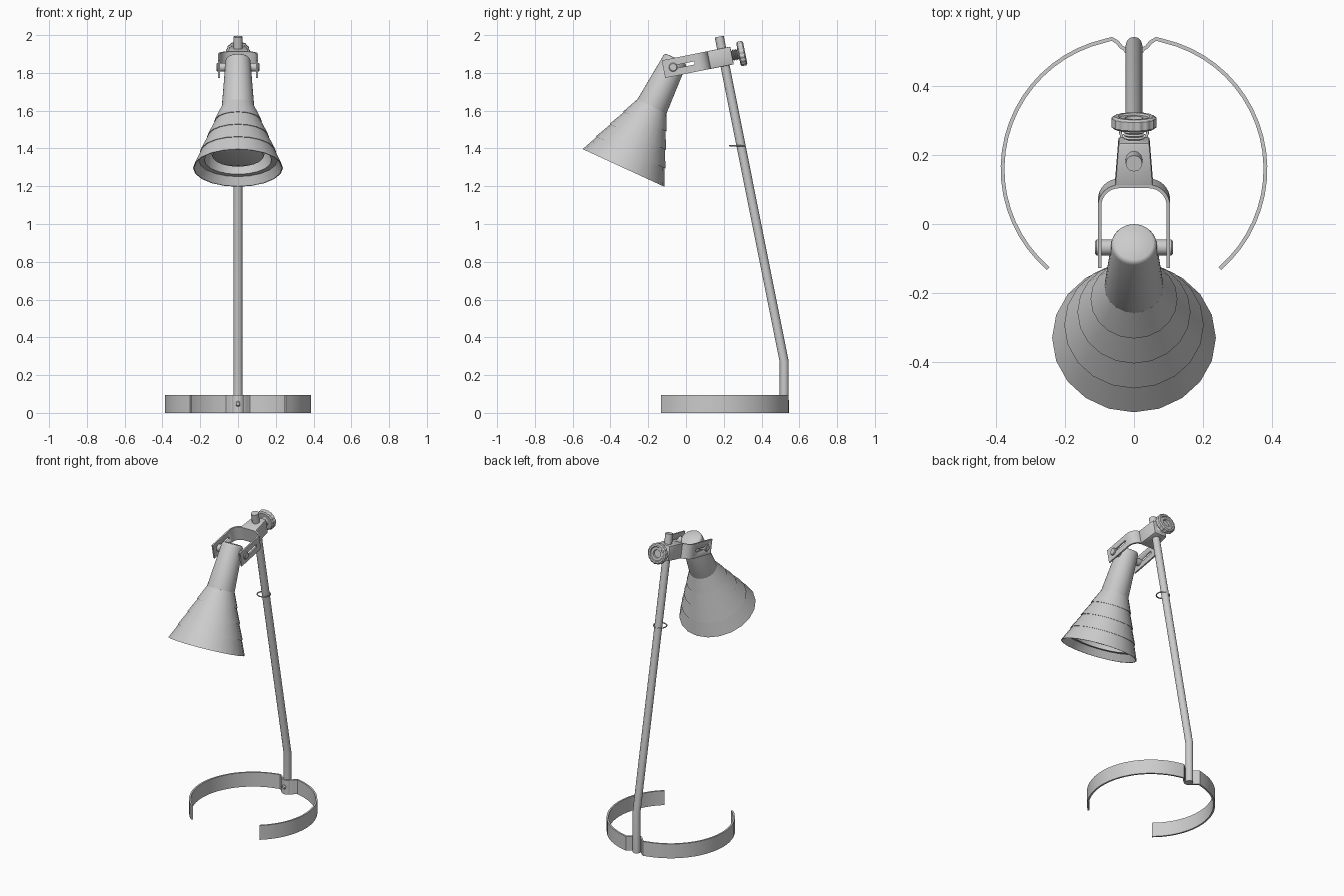
import bpy, bmesh, math
from mathutils import Vector, Matrix

if "Cube" in bpy.data.objects:
    bpy.data.objects.remove(bpy.data.objects["Cube"])


def add(name, bm, mat=Matrix(), angle=30):
    bmesh.ops.recalc_face_normals(bm, faces=bm.faces)
    me = bpy.data.meshes.new(name)
    bm.to_mesh(me)
    bm.free()
    ob = bpy.data.objects.new(name, me)
    bpy.context.collection.objects.link(ob)
    ob.matrix_world = mat
    bpy.ops.object.select_all(action='DESELECT')
    ob.select_set(True)
    bpy.context.view_layer.objects.active = ob
    bpy.ops.object.shade_smooth_by_angle(angle=math.radians(angle))
    return ob


def along(origin, axis):
    q = Vector(axis).to_track_quat('Z', 'Y')
    return Matrix.Translation(origin) @ q.to_matrix().to_4x4()


def revolve(name, profile, mat, n=24, knurl=0.0, angle=30):
    """Lathe (radius, height) pairs about local z; knurl notches every other side."""
    bm = bmesh.new()
    rings = []
    for r, h in profile:
        if r == 0:
            rings.append([bm.verts.new((0, 0, h))] * n)
            continue
        ring = []
        for i in range(n):
            a = 2 * math.pi * i / n
            rr = r - (knurl if i % 4 < 2 and r > 0.055 else 0)
            ring.append(bm.verts.new((rr * math.cos(a), rr * math.sin(a), h)))
        rings.append(ring)
    for a, b in zip(rings, rings[1:]):
        for i in range(n):
            j = (i + 1) % n
            bm.faces.new(list(dict.fromkeys((a[i], a[j], b[j], b[i]))))
    return add(name, bm, mat, angle)


def strip(name, pts, z0, z1, thick, mat=Matrix()):
    """Bent flat bar following a path in the xy plane."""
    bm = bmesh.new()
    pts = [Vector(p) for p in pts]
    secs = []
    for i, p in enumerate(pts):
        t = (pts[min(i + 1, len(pts) - 1)] - pts[max(i - 1, 0)]).normalized()
        n = Vector((-t.y, t.x)) * thick / 2
        secs.append([bm.verts.new((q.x, q.y, z)) for q, z in
                     ((p - n, z0), (p + n, z0), (p + n, z1), (p - n, z1))])
    for a, b in zip(secs, secs[1:]):
        for k in range(4):
            m = (k + 1) % 4
            bm.faces.new((a[k], a[m], b[m], b[k]))
    bm.faces.new(secs[0])
    bm.faces.new(secs[-1])
    return add(name, bm, mat)


def arc(cx, cy, r, a0, a1, n):
    return [(cx + r * math.cos(math.radians(a0 + (a1 - a0) * i / n)),
             cy + r * math.sin(math.radians(a0 + (a1 - a0) * i / n))) for i in range(n + 1)]


def mirrored(half):
    return half + [(-x, y) for x, y in reversed(half) if abs(x) > 1e-5]


# base: open ring band that dips around the front of the pole
half = arc(0, 0.16, 0.382, 229.2, 103, 20)
half += [(-0.064, 0.538), (-0.048, 0.528), (-0.037, 0.514)] + arc(0, 0.522, 0.030, 205, 270, 5)
strip("base_band", mirrored(half), 0, 0.095, 0.011)
revolve("base_screw", [(0, 0), (0.014, 0), (0.014, 0.005), (0.009, 0.011), (0, 0.013)],
        along((0, 0.488, 0.048), (0, -1, 0)), 16)

# pole: short upright, then leaning back to the head
cu = bpy.data.curves.new("pole", 'CURVE')
cu.dimensions = '3D'
cu.bevel_depth = 0.024
cu.bevel_resolution = 4
cu.use_fill_caps = True
sp = cu.splines.new('POLY')
path = [(0, 0.52, 0), (0, 0.52, 0.27), (0, 0.176, 1.992)]
sp.points.add(len(path) - 1)
for p, c in zip(sp.points, path):
    p.co = (*c, 1)
pole = bpy.data.objects.new("pole", cu)
bpy.context.collection.objects.link(pole)
bpy.ops.object.select_all(action='DESELECT')
pole.select_set(True)
bpy.context.view_layer.objects.active = pole
bpy.ops.object.convert(target='MESH')
bpy.ops.object.shade_smooth_by_angle(angle=math.radians(35))

# thin cable ring on the pole
bpy.ops.mesh.primitive_torus_add(major_radius=0.040, minor_radius=0.004, major_segments=24,
                                 minor_segments=8, location=(0, 0.272, 1.415))
bpy.context.object.name = "cable_ring"
bpy.ops.object.shade_smooth()

# head frame: tilted so local y runs from the shade bolt back to the knob
head = Matrix.Translation((0, -0.068, 1.83)) @ Matrix.Rotation(math.atan(0.2), 4, 'X')

# slotted U bracket
half = [(-0.1, -0.052), (-0.1, 0.05)] + arc(-0.042, 0.132, 0.058, 180, 90, 8)
bracket = strip("yoke_bracket", mirrored(half), -0.047, 0.047, 0.01, head)
bm = bmesh.new()
bmesh.ops.create_cube(bm, size=1, matrix=Matrix.Translation((0, 0.055, 0))
                      @ Matrix.Diagonal((0.3, 0.12, 0.017, 1)))
cutter = add("slot_cutter", bm, head)
cutter.hide_render = True
bpy.context.view_layer.objects.active = bracket
mod = bracket.modifiers.new("slot", 'BOOLEAN')
mod.object = cutter
mod.solver = 'EXACT'
bpy.context.view_layer.update()
bpy.ops.object.modifier_apply(modifier="slot")
bpy.data.objects.remove(cutter)

# cross bolt through the shade neck
revolve("yoke_bolt", [(0, -0.113), (0.019, -0.113), (0.023, -0.109), (0.023, 0.109),
                      (0.019, 0.113), (0, 0.113)], head @ along((0, 0, 0), (1, 0, 0)), 20)

# tapered clamp block on the pole
bm = bmesh.new()
bmesh.ops.create_cube(bm, size=1)
for v in bm.verts:
    back = v.co.y > 0
    v.co = (v.co.x * (0.09 if back else 0.11), 0.318 if back else 0.192, v.co.z * 0.096)
bmesh.ops.bevel(bm, geom=bm.edges[:], offset=0.005, segments=2, profile=0.5, affect='EDGES')
add("clamp_block", bm, head)

# clamp screw with ridges, and knurled knob with a recessed centre
rod = [(0, 0.30)]
for i in range(5):
    h = 0.312 + i * 0.009
    rod += [(0.024, h), (0.032, h + 0.0045)]
revolve("clamp_screw", rod + [(0.024, 0.357), (0, 0.357)], head @ along((0, 0, 0), (0, 1, 0)))
revolve("clamp_knob", [(0, 0.352), (0.058, 0.352), (0.066, 0.358), (0.066, 0.383), (0.058, 0.389),
                       (0.046, 0.389), (0.042, 0.384), (0.026, 0.384), (0.024, 0.372), (0, 0.372)],
        head @ along((0, 0, 0), (0, 1, 0)), 64, 0.003)

# shade: overlapping cone steps outside, stepped lip inside
shade = along((0, -0.331, 1.297), (0, 0.418, 0.908))
outer = [(0.238, 0)]
for t in (0.09, 0.18, 0.27):
    r = 0.238 - 0.153 * t / 0.36
    outer += [(r - 0.002, t), (r + 0.003, t)]
outer += [(0.0855, 0.36), (0.07, 0.36)]
inner = [(0.07, 0.35), (0.15, 0.17), (0.178, 0.085), (0.178, 0.045), (0.208, 0.045), (0.233, 0), (0.238, 0)]
revolve("shade_cone", outer + inner, shade, 20, angle=35)

# neck: slightly tapered cup closing the shade
a, b = Vector((0, -0.18, 1.623)), Vector((0, -0.056, 1.872))
L = (b - a).length
revolve("shade_neck", [(0, -0.003), (0.0855, -0.003), (0.0855, 0.002), (0.066, L - 0.010),
                       (0.063, L - 0.002), (0.056, L + 0.004), (0, L + 0.006)],
        along(a, b - a), 32, angle=40)

# reflector bulb
revolve("bulb", [(0, 0.048), (0.05, 0.050), (0.1, 0.058), (0.135, 0.070), (0.14, 0.080),
                 (0.13, 0.11), (0.09, 0.2), (0.045, 0.27), (0.04, 0.36), (0, 0.36)], shade, 28)
